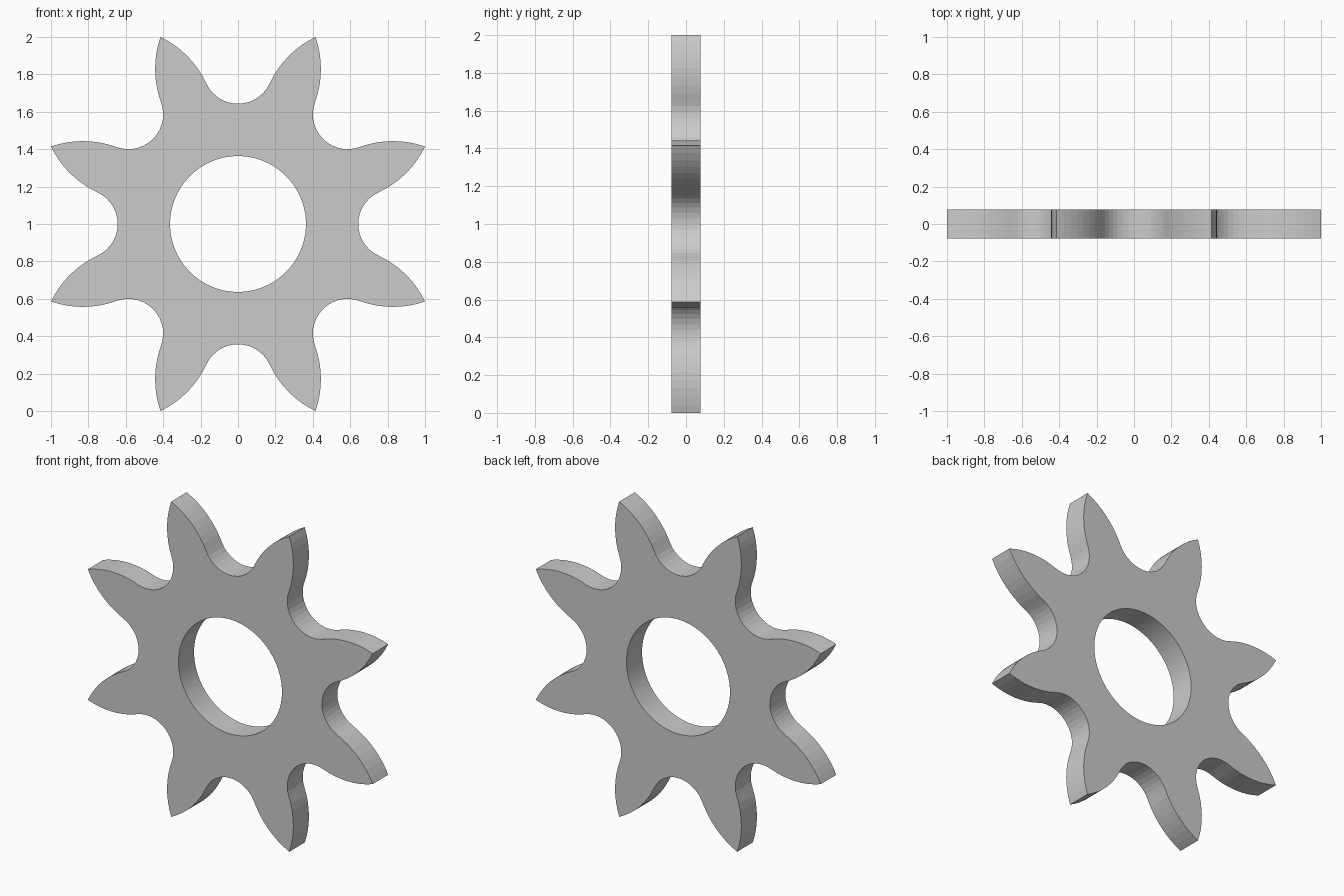
import bpy
import bmesh
from math import acos, atan2, cos, pi, radians, sin
from mathutils import Matrix, Vector

TEETH = 8
HALF_THICK = 0.078
HOLE_RADIUS = 0.363
SEAT_RADIUS = 0.186
FLANK_RADIUS = 0.52
SEAT_STEPS, FLANK_STEPS = 7, 8

if "Cube" in bpy.data.objects:
    bpy.data.objects.remove(bpy.data.objects["Cube"], do_unlink=True)


def arc(centre, radius, start, end, steps):
    """Points along a circular arc, both ends included."""
    angles = [start + (end - start) * i / steps for i in range(steps + 1)]
    return [centre + radius * Vector((cos(a), sin(a))) for a in angles]


def direction(a, b):
    return atan2(b.y - a.y, b.x - a.x)


def valley_profile():
    """One gap between teeth: round seat, then a tangent convex flank up to each tip."""
    seat = Vector((0, 0.643 + SEAT_RADIUS))
    tip = Vector((0.414, 1.0))
    # Flank centre lies at the corner of the triangle seat - tip - flank
    span = (tip - seat).length
    reach = SEAT_RADIUS + FLANK_RADIUS
    corner = acos((span**2 + reach**2 - FLANK_RADIUS**2) / (2 * span * reach))
    lean = direction(seat, tip) - corner
    flank = seat + reach * Vector((cos(lean), sin(lean)))

    half = arc(seat, SEAT_RADIUS, -pi / 2, lean, SEAT_STEPS)[:-1]
    half += arc(flank, FLANK_RADIUS, lean + pi, direction(flank, tip), FLANK_STEPS)
    mirrored = [Vector((-p.x, p.y)) for p in half[1:-1]]
    return mirrored[::-1] + half


# Tooth outline, clockwise seen from the front
valley = valley_profile()
outline = []
for t in range(TEETH):
    turn = Matrix.Rotation(-2 * pi * t / TEETH, 2)
    outline += [turn @ p for p in valley]

# Bore outline with matching point count, aligned to the tooth tips
count = len(outline)
first = radians(90 - 180 / TEETH) + 2 * pi * (len(valley) - 1) / count
bore = arc(Vector((0, 0)), HOLE_RADIUS, first, first - 2 * pi, count)[:-1]

# Four rings joined into a closed wheel
bm = bmesh.new()
rings = [
    [bm.verts.new((p.x, y, p.y + 1)) for p in loop]
    for loop, y in (
        (outline, -HALF_THICK),
        (outline, HALF_THICK),
        (bore, HALF_THICK),
        (bore, -HALF_THICK),
    )
]
for r, ring in enumerate(rings):
    other = rings[(r + 1) % len(rings)]
    for i in range(count):
        j = (i + 1) % count
        bm.faces.new((ring[i], ring[j], other[j], other[i]))
bmesh.ops.recalc_face_normals(bm, faces=bm.faces)

mesh = bpy.data.meshes.new("sprocket_wheel")
bm.to_mesh(mesh)
bm.free()
wheel = bpy.data.objects.new("sprocket_wheel", mesh)
bpy.context.collection.objects.link(wheel)
